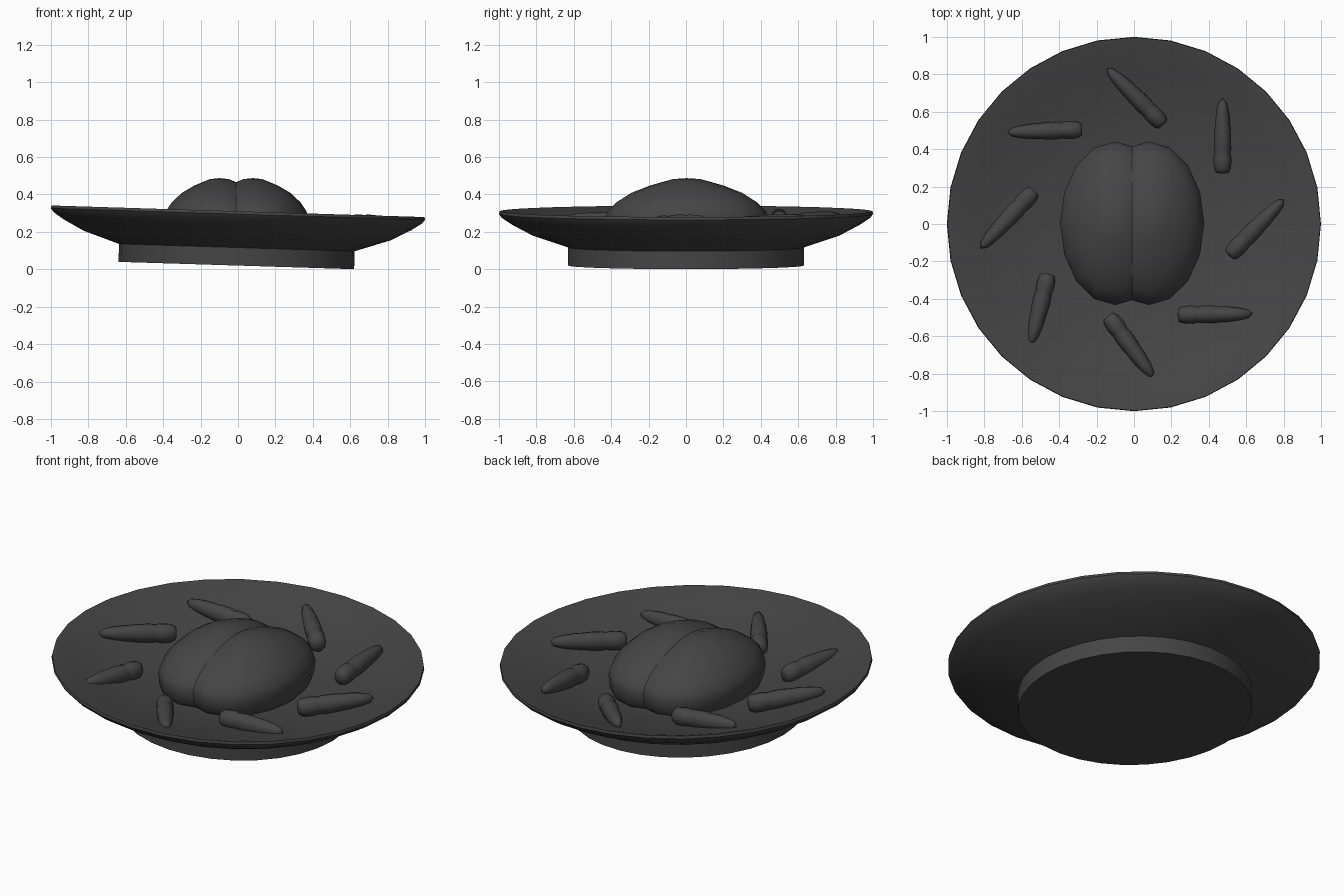
import bpy, bmesh, math
from mathutils import Vector, Matrix

if "Cube" in bpy.data.objects:
    bpy.data.objects.remove(bpy.data.objects["Cube"])

TILT = 0.031
PIVOT = Vector((0, 0, 0.31))
TILT_M = Matrix.Translation(PIVOT) @ Matrix.Rotation(TILT, 4, 'Y') @ Matrix.Translation(-PIVOT)

DARK = bpy.data.materials.new("charcoal")
DARK.diffuse_color = (0.06, 0.06, 0.06, 1)
DARK.use_nodes = True
DARK.node_tree.nodes["Principled BSDF"].inputs["Base Color"].default_value = DARK.diffuse_color


def lathe(name, profile, sides, matrix, angle=40):
    """Spin (radius, height) points about z; zero radius makes a pole."""
    bm = bmesh.new()
    rings = []
    for r, z in profile:
        if r == 0:
            rings.append([bm.verts.new((0, 0, z))])
        else:
            rings.append([bm.verts.new((r * math.cos(2 * math.pi * i / sides),
                                        r * math.sin(2 * math.pi * i / sides), z))
                          for i in range(sides)])
    for a, b in zip(rings, rings[1:]):
        for i in range(sides):
            j = (i + 1) % sides
            quad = [a[i % len(a)], a[j % len(a)], b[j % len(b)], b[i % len(b)]]
            bm.faces.new(list(dict.fromkeys(quad)))
    bm.transform(matrix)
    bmesh.ops.recalc_face_normals(bm, faces=bm.faces)
    mesh = bpy.data.meshes.new(name)
    bm.to_mesh(mesh)
    bm.free()
    mesh.materials.append(DARK)
    ob = bpy.data.objects.new(name, mesh)
    bpy.context.collection.objects.link(ob)
    bpy.ops.object.select_all(action='DESELECT')
    ob.select_set(True)
    bpy.context.view_layer.objects.active = ob
    bpy.ops.object.shade_smooth_by_angle(angle=math.radians(angle))
    return ob


# Plate: foot, flared underside, thin lip and shallow dish
lathe("plate", [(0, 0.02), (0.63, 0.02), (0.63, 0.116), (0.82, 0.18), (0.93, 0.238),
                (0.985, 0.275), (1.0, 0.295), (0.997, 0.31), (0.975, 0.306), (0.85, 0.265),
                (0.65, 0.213), (0.45, 0.178), (0.25, 0.165), (0, 0.16)], 32, TILT_M)

# Roast: two overlapping domed lobes
lobe = [(0, 0.487), (0.17, 0.482), (0.31, 0.465), (0.46, 0.446), (0.68, 0.408), (0.86, 0.358),
        (0.97, 0.31), (1.0, 0.27), (0.98, 0.20), (0.88, 0.15), (0, 0.13)]
for side, x in (("left", -0.1), ("right", 0.08)):
    lathe(side + "_roast_lobe", lobe, 16,
          Matrix.Translation((x, 0.004, 0)) @ Matrix.Diagonal((0.295, 0.437, 1, 1)), 60)

# Carrots: grooved tapered bodies, blunt end towards the roast
carrot = [(0, 0), (0.03, 0.004), (0.04, 0.025), (0.043, 0.06), (0.042, 0.09), (0.038, 0.105),
          (0.042, 0.13), (0.041, 0.19), (0.038, 0.22), (0.036, 0.27), (0.029, 0.33),
          (0.019, 0.375), (0, 0.395)]
# blunt end, tip, heights of both ends
places = [((0.16, 0.53), (-0.14, 0.83), 0.24, 0.275), ((-0.275, 0.505), (-0.675, 0.49), 0.245, 0.27),
          ((-0.53, 0.18), (-0.82, -0.13), 0.245, 0.275), ((0.475, 0.27), (0.475, 0.67), 0.24, 0.275),
          ((0.51, -0.17), (0.8, 0.13), 0.245, 0.28), ((0.235, -0.485), (0.635, -0.48), 0.23, 0.255),
          ((-0.135, -0.49), (0.105, -0.82), 0.215, 0.25), ((-0.455, -0.265), (-0.55, -0.645), 0.225, 0.25)]
for n, (blunt, tip, za, zb) in enumerate(places, 1):
    a, b = Vector((*blunt, za)), Vector((*tip, zb))
    turn = (b - a).to_track_quat('Z', 'Y').to_matrix().to_4x4()
    stretch = Matrix.Diagonal((1.12, 1.25, (b - a).length / 0.395, 1))
    lathe(f"carrot_{n}", carrot, 12, TILT_M @ Matrix.Translation(a) @ turn @ stretch, 60)
